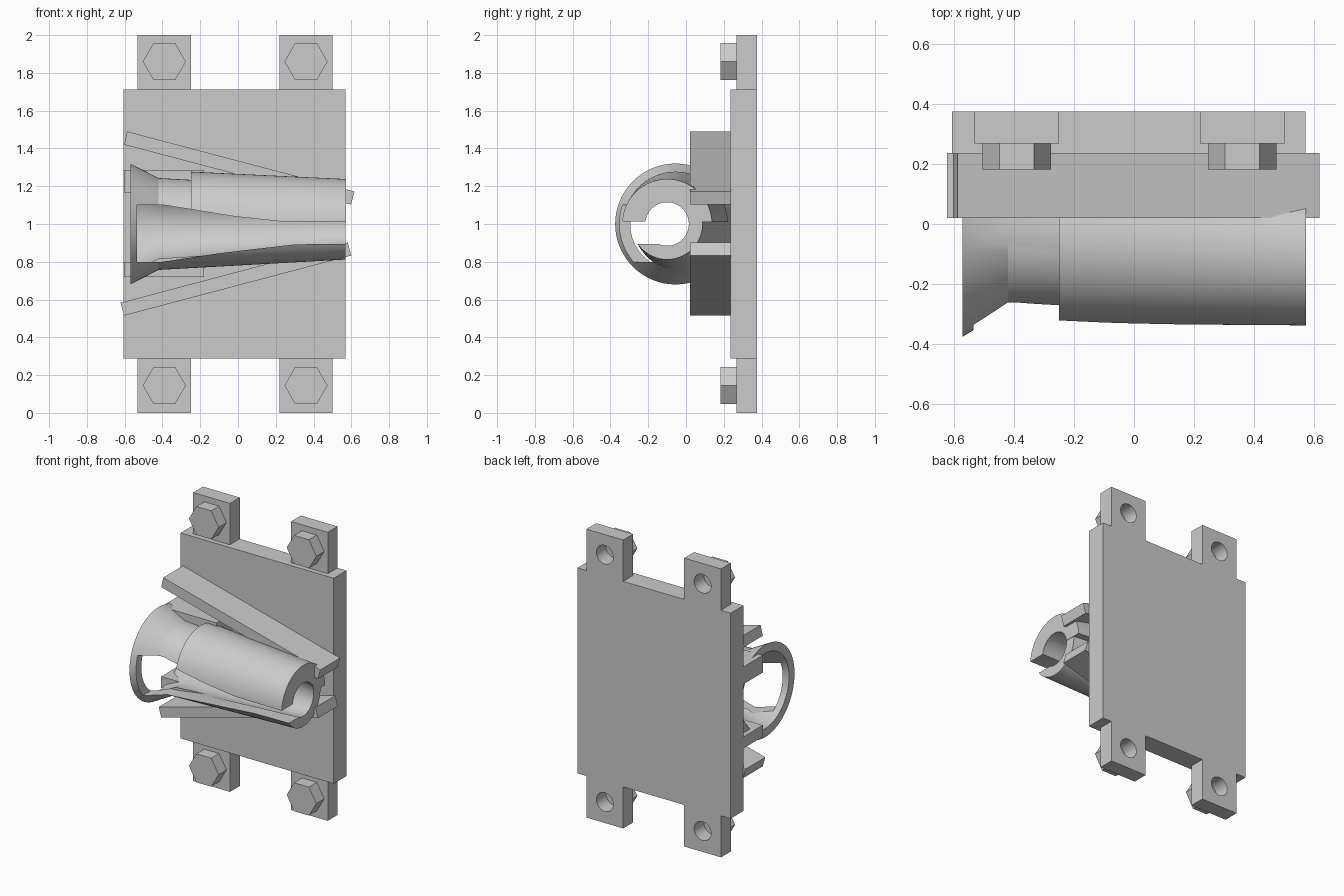
import bpy, bmesh
from math import cos, sin, pi, radians

if "Cube" in bpy.data.objects:
    bpy.data.objects.remove(bpy.data.objects["Cube"])


def finish(name, bm):
    bmesh.ops.recalc_face_normals(bm, faces=bm.faces)
    me = bpy.data.meshes.new(name)
    bm.to_mesh(me)
    bm.free()
    ob = bpy.data.objects.new(name, me)
    bpy.context.collection.objects.link(ob)
    return ob


def prism(name, pts, y0, y1):
    """Outline in x, z extruded from y0 to y1."""
    bm = bmesh.new()
    face = bm.faces.new([bm.verts.new((x, y0, z)) for x, z in pts])
    ext = bmesh.ops.extrude_face_region(bm, geom=[face])
    verts = [v for v in ext["geom"] if isinstance(v, bmesh.types.BMVert)]
    bmesh.ops.translate(bm, vec=(0, y1 - y0, 0), verts=verts)
    return finish(name, bm)


def box(name, x0, x1, y0, y1, z0, z1):
    return prism(name, [(x0, z0), (x1, z0), (x1, z1), (x0, z1)], y0, y1)


def ngon(cx, cz, r, n):
    return [(cx + r * cos(2 * pi * i / n), cz + r * sin(2 * pi * i / n)) for i in range(n)]


def tube(name, stations, n=64):
    """Closed loop of rings (x, centre y, radius) around the barrel axis."""
    bm = bmesh.new()
    rings = [[bm.verts.new((x, cy + r * cos(2 * pi * i / n), 1 + r * sin(2 * pi * i / n)))
              for i in range(n)] for x, cy, r in stations]
    for a, b in zip(rings, rings[1:] + rings[:1]):
        for i in range(n):
            j = (i + 1) % n
            bm.faces.new((a[i], a[j], b[j], b[i]))
    return finish(name, bm)


def cut(ob, cutter, keep=False):
    mod = ob.modifiers.new("cut", "BOOLEAN")
    mod.operation = "DIFFERENCE"
    mod.solver = "EXACT"
    mod.object = cutter
    bpy.context.view_layer.objects.active = ob
    bpy.ops.object.modifier_apply(modifier=mod.name)
    if not keep:
        bpy.data.objects.remove(cutter)


def smooth(ob):
    bpy.ops.object.select_all(action="DESELECT")
    ob.select_set(True)
    bpy.context.view_layer.objects.active = ob
    bpy.ops.object.shade_smooth_by_angle(angle=radians(25))


# Mounting plate
box("mounting_plate", -0.605, 0.57, 0.235, 0.375, 0.288, 1.713)

# Drilled tabs with hex bolts
for cx in (-0.39, 0.36):
    for side, z0, z1, cz in (("lower", 0, 0.288, 0.145), ("upper", 1.713, 2.0, 1.86)):
        tab = box(side + "_tab", cx - 0.141, cx + 0.141, 0.268, 0.375, z0, z1)
        cut(tab, prism("hole_cutter", ngon(cx, cz, 0.065, 32), 0.2, 0.5))
        smooth(tab)
        prism(side + "_hex_bolt", ngon(cx, cz, 0.114, 6), 0.182, 0.269)

# Slanted guide ribs
prism("upper_rib", [(-0.587, 1.49), (-0.603, 1.42), (0.598, 1.103), (0.617, 1.172)], 0.02, 0.237)
prism("lower_rib", [(-0.622, 0.583), (-0.603, 0.515), (0.6, 0.833), (0.581, 0.902)], 0.02, 0.237)

# Short straight brackets behind the funnel
prism("upper_bracket", [(-0.603, 1.165), (-0.18, 1.165), (-0.18, 1.285), (-0.603, 1.285)], 0.02, 0.237)
prism("lower_bracket", [(-0.603, 0.72), (-0.18, 0.72), (-0.18, 0.80), (-0.603, 0.80)], 0.02, 0.237)

# Funnel barrel and its upper half sleeve
barrel = tube("funnel_barrel", [
    (-0.57, -0.055, 0.32), (-0.42, -0.04, 0.243), (0.57, -0.1, 0.188),
    (0.57, -0.1, 0.115), (-0.42, -0.04, 0.19), (-0.57, -0.055, 0.26)])
sleeve = tube("half_sleeve", [
    (-0.25, -0.055, 0.277), (0.572, -0.1, 0.238),
    (0.572, -0.1, 0.117), (-0.25, -0.055, 0.195)])
cut(sleeve, box("half_cutter", -1, 1, -1, 1, 0, 1.01))

# Tapered slot along the front
slot = prism("slot_cutter", [
    (-0.535, 1.10), (-0.535, 0.80), (-0.40, 0.80), (-0.10, 0.845), (0.3, 0.892), (0.7, 0.897),
    (0.7, 1.012), (0.22, 1.014), (-0.02, 1.04), (-0.39, 1.10)], -1, -0.09)
cut(barrel, slot, keep=True)
cut(sleeve, slot)
# Keep the round parts clear of the plate's back
for part in (barrel, sleeve):
    cut(part, box("back_cutter", -1, 1, 0.236, 1, 0, 2))
    smooth(part)
